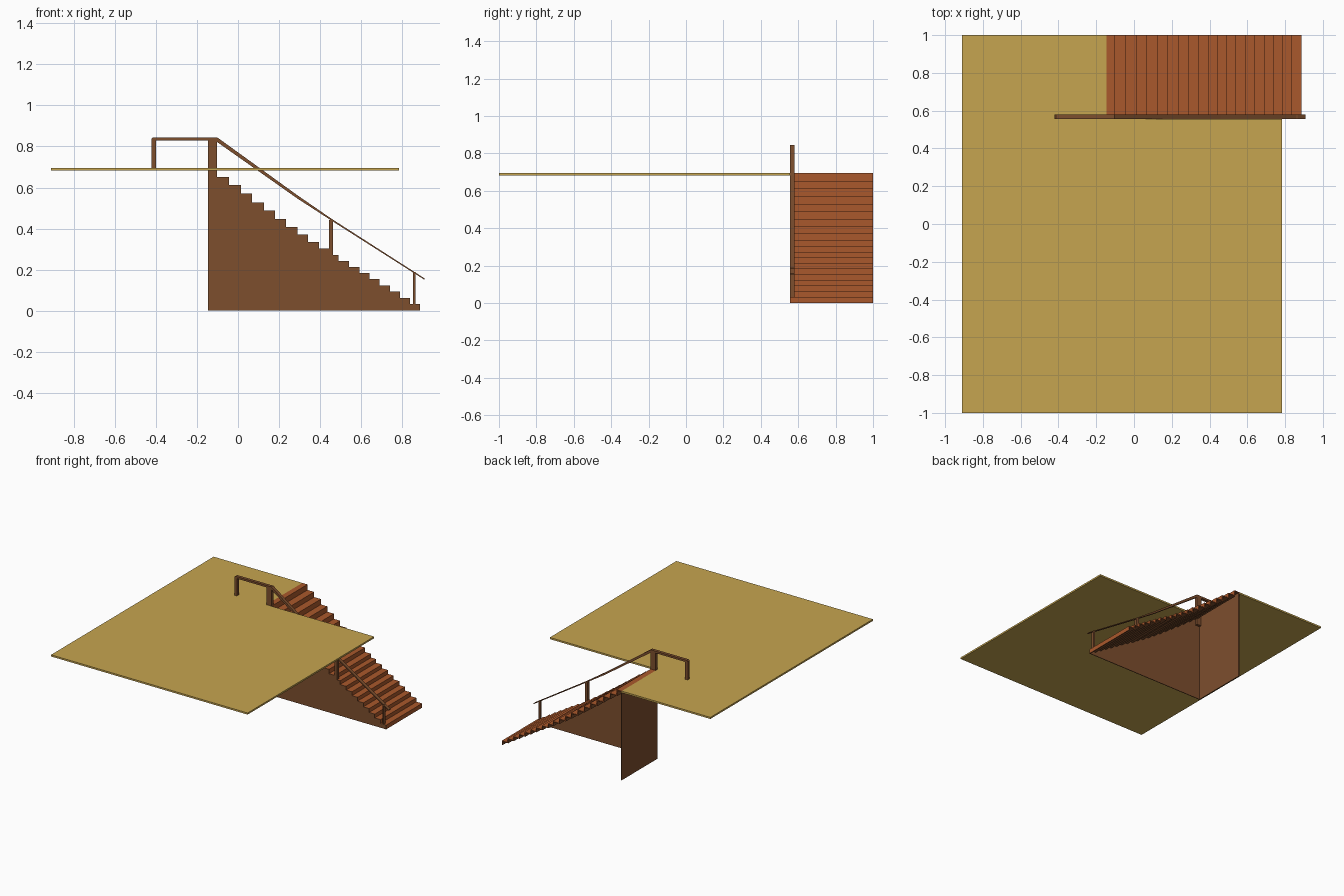
import bpy, bmesh

if "Cube" in bpy.data.objects:
    bpy.data.objects.remove(bpy.data.objects["Cube"])


def material(name, rgb):
    m = bpy.data.materials.new(name)
    m.diffuse_color = (*rgb, 1)
    m.use_nodes = True
    m.node_tree.nodes["Principled BSDF"].inputs["Base Color"].default_value = m.diffuse_color
    return m


SAND = material("sand floor", (0.565, 0.376, 0.080))
RED = material("red brown steps", (0.40, 0.098, 0.025))
BROWN = material("dark brown wood", (0.205, 0.077, 0.027))


def extrude(name, outline, a, b, mats, axis="y"):
    """Closed outline pulled from a to b along y (outline is x,z) or z (outline is x,y)."""
    bm = bmesh.new()
    put = (lambda p, t: (p[0], t, p[1])) if axis == "y" else (lambda p, t: (p[0], p[1], t))
    face = bm.faces.new([bm.verts.new(put(p, a)) for p in outline])
    ext = bmesh.ops.extrude_face_region(bm, geom=[face])
    moved = [v for v in ext["geom"] if isinstance(v, bmesh.types.BMVert)]
    bmesh.ops.translate(bm, verts=moved, vec=(0, b - a, 0) if axis == "y" else (0, 0, b - a))
    bmesh.ops.recalc_face_normals(bm, faces=bm.faces)
    if len(mats) > 1:  # underside and rear faces take the second colour
        for f in bm.faces:
            if f.normal.z < -0.5 or f.normal.x < -0.5:
                f.material_index = 1
    me = bpy.data.meshes.new(name)
    bm.to_mesh(me)
    bm.free()
    for m in mats:
        me.materials.append(m)
    ob = bpy.data.objects.new(name, me)
    bpy.context.collection.objects.link(ob)
    return ob


def rect(x0, x1, z0, z1):
    return [(x0, z0), (x1, z0), (x1, z1), (x0, z1)]


BACK, TOP = -0.146, 0.695      # rear of the stair, floor height
Y0, Y1, RAIL_Y = 0.557, 1.0, 0.581

# Upper floor: L-shaped slab with the stair well cut from one corner
extrude("upper_floor", [(-0.91, -1), (0.783, -1), (0.783, Y0), (BACK, Y0), (BACK, 1), (-0.91, 1)],
        0.682, TOP, [SAND], "z")

# Stair outline: nosing positions and heights of each tread
nosings = [-0.102, -0.044, 0.014, 0.069, 0.126, 0.18, 0.235, 0.290, 0.341, 0.394,
           0.446, 0.489, 0.541, 0.592, 0.640, 0.690, 0.740, 0.788, 0.837, 0.886]
heights = [TOP, 0.652, 0.612, 0.570, 0.528, 0.488, 0.448, 0.409, 0.371, 0.336,
           0.302, 0.272, 0.243, 0.214, 0.184, 0.154, 0.123, 0.093, 0.063, 0.033]
saw = [(BACK, TOP)]
for i, x in enumerate(nosings):
    saw.append((x, heights[i]))
    saw.append((x, heights[i + 1] if i + 1 < len(heights) else 0.0))

# Thin folded sheet of treads and risers, open underneath
t = 0.006
under = [(x - t, z - t) for x, z in saw[1:-1]] + [(saw[-1][0] - t, 0.0)]
extrude("stair_treads", saw + under[::-1] + [(BACK, TOP - t)], Y0 + 0.003, Y1, [RED, BROWN])

# Closed side wall under the steps and rear wall
extrude("stair_side_wall", saw + [(BACK, 0)], Y0, Y0 + 0.005, [BROWN])
extrude("stair_rear_wall", rect(BACK, BACK + 0.005, 0, TOP - t), Y0, Y1, [BROWN])

# Posts: far landing, stair head, middle, foot
for name, x0, x1, z0, z1 in [("landing_post", -0.422, -0.400, 0.69, 0.835),
                             ("head_post", BACK, -0.102, 0.60, 0.835),
                             ("middle_post", 0.443, 0.463, 0.27, 0.443),
                             ("foot_post", 0.853, 0.865, 0.03, 0.188)]:
    extrude(name, rect(x0, x1, z0, z1), Y0, RAIL_Y, [BROWN])

# Handrail: level over the landing, then sloping and thinning down the stair
rail = [(-0.422, 0.836), (-0.414, 0.845), (-0.102, 0.845), (0.29, 0.562), (0.457, 0.447), (0.908, 0.158),
        (0.908, 0.151), (0.457, 0.438), (0.29, 0.546), (-0.102, 0.822), (-0.11, 0.830), (-0.422, 0.830)]
extrude("handrail", rail, Y0, RAIL_Y, [BROWN])
